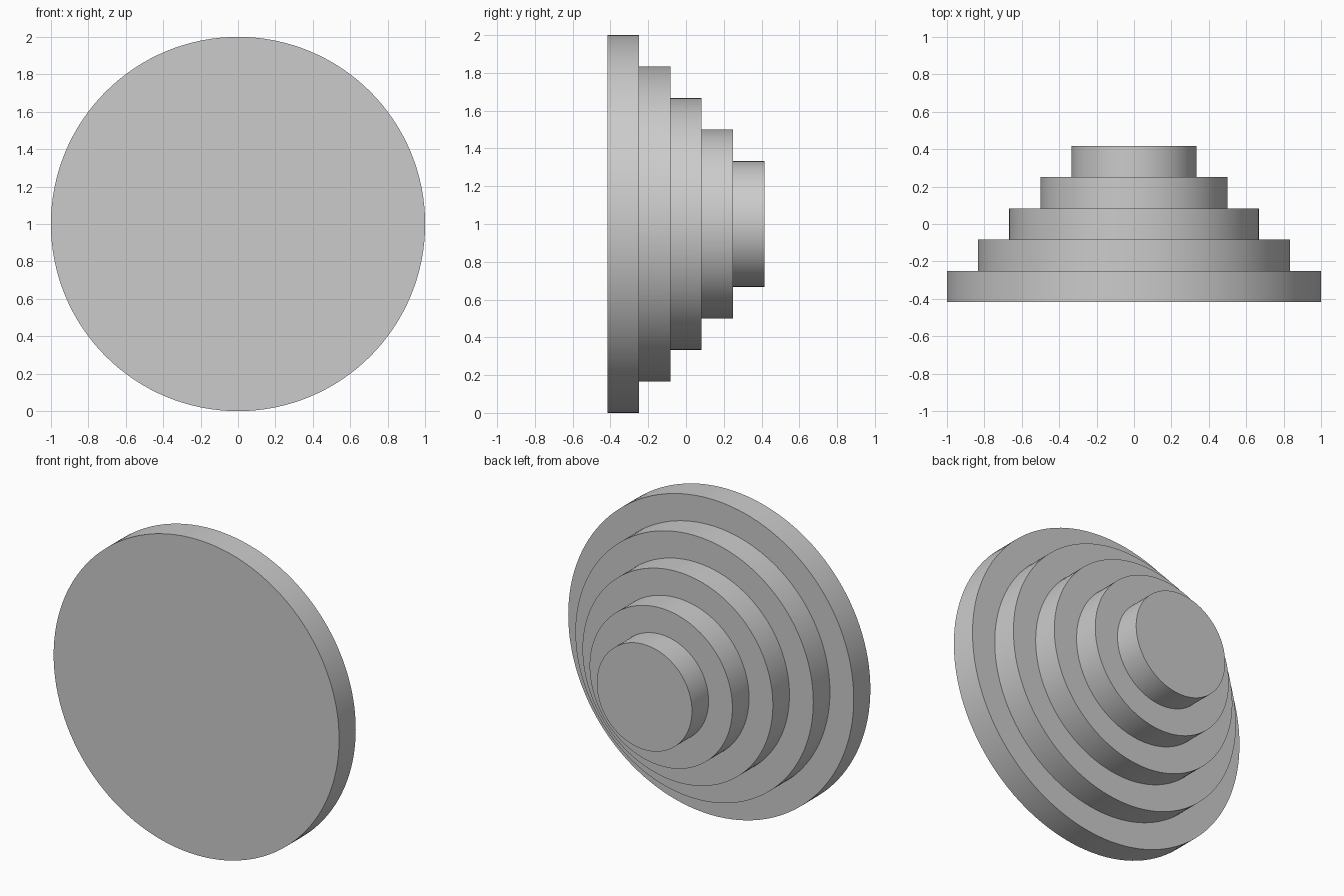
import bpy
import bmesh
from math import pi
from mathutils import Matrix, Vector

cube = bpy.data.objects.get("Cube")
if cube:
    bpy.data.objects.remove(cube, do_unlink=True)

TIERS = 5
STEP = 1 / 6          # tier thickness and radius reduction
SEGMENTS = 128

# Plain grey material
grey = bpy.data.materials.new("plain_grey")
grey.use_nodes = True
colour = (0.6, 0.6, 0.6, 1)
grey.diffuse_color = colour
grey.node_tree.nodes["Principled BSDF"].inputs["Base Color"].default_value = colour

# Stepped profile from the front centre to the back centre
start = -TIERS * STEP / 2
profile = [(0, start)]
for i in range(TIERS):
    radius = 1 - i * STEP
    profile += [(radius, start + i * STEP), (radius, start + (i + 1) * STEP)]
profile.append((0, start + TIERS * STEP))

# Turn the profile around the front-to-back axis
bm = bmesh.new()
points = [bm.verts.new((r, y, 0)) for r, y in profile]
edges = [bm.edges.new(pair) for pair in zip(points, points[1:])]
bmesh.ops.spin(bm, geom=points + edges, cent=(0, 0, 0), axis=(0, 1, 0),
               angle=2 * pi, steps=SEGMENTS, use_merge=True)
bmesh.ops.remove_doubles(bm, verts=bm.verts, dist=0.0001)
bmesh.ops.recalc_face_normals(bm, faces=bm.faces)
bmesh.ops.transform(bm, matrix=Matrix.Translation(Vector((0, 0, 1))), verts=bm.verts)

mesh = bpy.data.meshes.new("stepped_disc")
bm.to_mesh(mesh)
bm.free()
mesh.materials.append(grey)
disc = bpy.data.objects.new("stepped_disc", mesh)
bpy.context.collection.objects.link(disc)

# Smooth rims with crisp step edges
bpy.ops.object.select_all(action="DESELECT")
disc.select_set(True)
bpy.context.view_layer.objects.active = disc
bpy.ops.object.shade_smooth_by_angle(angle=pi / 6)
